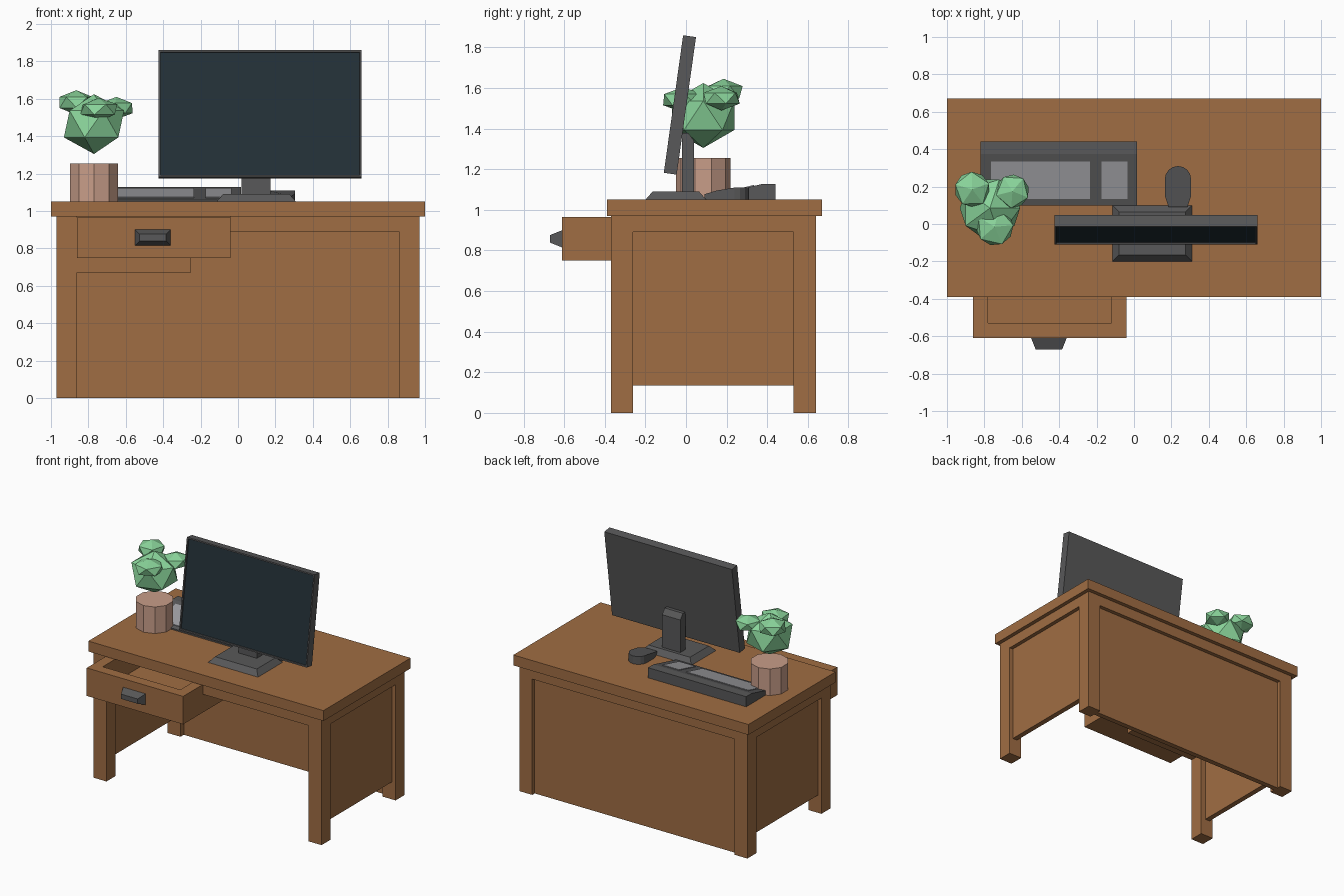
import bpy, bmesh, math
from mathutils import Matrix, Vector

old = bpy.data.objects.get("Cube")
if old:
    bpy.data.objects.remove(old, do_unlink=True)


def material(name, rgb):
    m = bpy.data.materials.new(name)
    m.use_nodes = True
    m.diffuse_color = (*rgb, 1)
    m.node_tree.nodes["Principled BSDF"].inputs["Base Color"].default_value = (*rgb, 1)
    return m


wood = material("warm_wood", (0.35, 0.153, 0.056))
grey = material("dark_grey", (0.098, 0.098, 0.1))
glass = material("screen_blue_black", (0.017, 0.03, 0.039))
keys = material("light_grey", (0.35, 0.35, 0.37))
clay = material("clay_pink", (0.58, 0.34, 0.25))
leaf = material("leaf_green", (0.25, 0.65, 0.32))


def finish(name, bm, *mats):
    bmesh.ops.recalc_face_normals(bm, faces=bm.faces)
    mesh = bpy.data.meshes.new(name)
    bm.to_mesh(mesh)
    bm.free()
    for m in mats:
        mesh.materials.append(m)
    ob = bpy.data.objects.new(name, mesh)
    bpy.context.collection.objects.link(ob)
    return ob


def add_box(bm, x, y, z):
    """Add a box given its (low, high) range on each axis."""
    size = [b - a for a, b in (x, y, z)]
    mid = [(a + b) / 2 for a, b in (x, y, z)]
    return bmesh.ops.create_cube(
        bm, size=1, matrix=Matrix.Translation(mid) @ Matrix.Diagonal((*size, 1)))["verts"]


def box(name, mat, x, y, z):
    bm = bmesh.new()
    add_box(bm, x, y, z)
    return finish(name, bm, mat)


def taper(name, mat, x, y, z, axis, side, inset):
    """Box whose end face on the given axis and side is pulled in."""
    bm = bmesh.new()
    verts = add_box(bm, x, y, z)
    mid = Vector([(a + b) / 2 for a, b in (x, y, z)])
    for v in verts:
        if (v.co[axis] - mid[axis]) * side > 0:
            for i in range(3):
                if i != axis:
                    v.co[i] -= math.copysign(inset, v.co[i] - mid[i])
    return finish(name, bm, mat)


def extrude(name, mat, points, offset):
    bm = bmesh.new()
    face = bm.faces.new([bm.verts.new(p) for p in points])
    new = bmesh.ops.extrude_face_region(bm, geom=[face])["geom"]
    bmesh.ops.translate(bm, vec=offset, verts=[v for v in new if isinstance(v, bmesh.types.BMVert)])
    return finish(name, bm, mat)


# Desk: top, legs, rails and recessed panels
TOP = 1.05
box("desk_top", wood, (-1, 1), (-0.39, 0.67), (0.97, TOP))
for side, sx in (("left", 1), ("right", -1)):
    span = sorted((0.86 * sx, 0.97 * sx))
    box("front_leg_" + side, wood, span, (-0.37, -0.26), (0, 0.97))
    box("back_leg_" + side, wood, span, (0.53, 0.64), (0, 0.97))
    box("side_rail_" + side, wood, span, (-0.26, 0.53), (0.89, 0.97))
    box("side_panel_" + side, wood, sorted((0.90 * sx, 0.94 * sx)), (-0.26, 0.53), (0.135, 0.89))
box("back_rail", wood, (-0.86, 0.86), (0.53, 0.64), (0.89, 0.97))
box("back_panel", wood, (-0.86, 0.86), (0.57, 0.61), (0, 0.89))
box("front_rail", wood, (-0.04, 0.86), (-0.37, -0.26), (0.89, 0.97))
box("drawer_support", wood, (-0.86, -0.25), (-0.37, 0.53), (0.67, 0.75))

# Open drawer with its handle
box("drawer_front", wood, (-0.86, -0.04), (-0.61, -0.53), (0.75, 0.965))
box("drawer_back", wood, (-0.86, -0.04), (0.02, 0.1), (0.75, 0.965))
box("drawer_side_right", wood, (-0.86, -0.78), (-0.53, 0.02), (0.75, 0.965))
box("drawer_side_left", wood, (-0.12, -0.04), (-0.53, 0.02), (0.75, 0.965))
box("drawer_floor", wood, (-0.78, -0.12), (-0.53, 0.02), (0.75, 0.79))
taper("drawer_handle", grey, (-0.55, -0.36), (-0.67, -0.61), (0.815, 0.9), 1, -1, 0.024)

# Monitor: slab with recessed screen, leaning back
bm = bmesh.new()
add_box(bm, (-0.543, 0.543), (-0.032, 0.032), (-0.342, 0.342))
bm.normal_update()
front = min(bm.faces, key=lambda f: f.calc_center_median().y)
bmesh.ops.inset_region(bm, faces=[front], thickness=0.014)
bmesh.ops.inset_region(bm, faces=[front], thickness=0.002, depth=-0.01)
front.material_index = 1
monitor = finish("monitor", bm, grey, glass)
monitor.location = (0.118, -0.03, 1.517)
monitor.rotation_euler.x = math.radians(-8)

# Monitor stand
taper("stand_base", grey, (-0.115, 0.31), (-0.2, 0.1), (TOP, 1.09), 2, 1, 0.035)
extrude("stand_neck", grey, [(0.02, -0.02, 1.09), (0.02, 0.04, 1.09), (0.02, 0.04, 1.34),
                             (0.02, 0.01, 1.38), (0.02, -0.02, 1.38)], (0.155, 0, 0))

# Keyboard wedge with key plates lying on the slope
slope = lambda y: 1.06 + (y - 0.1) * 0.247
extrude("keyboard", grey, [(-0.82, 0.1, TOP), (-0.82, 0.1, slope(0.1)), (-0.82, 0.375, slope(0.375)),
                           (-0.82, 0.44, slope(0.375)), (-0.82, 0.44, TOP)], (0.835, 0, 0))
for name, x0, x1 in (("main_keys", -0.765, -0.235), ("number_keys", -0.175, -0.035)):
    extrude(name, keys, [(x, y, slope(y)) for x, y in
                         ((x0, 0.135), (x1, 0.135), (x1, 0.335), (x0, 0.335))], (0, 0, 0.005))

# Mouse: rounded back, narrowed front, low at the front end
outline = [(0.185, 0.09), (0.165, 0.15)]
for i in range(9):
    a = math.pi - i * math.pi / 8
    outline.append((0.235 + 0.07 * math.cos(a), 0.24 + 0.07 * math.sin(a)))
outline += [(0.305, 0.15), (0.285, 0.09)]
mouse = extrude("mouse", grey, [(x, y, TOP) for x, y in outline], (0, 0, 0.06))
for v in mouse.data.vertices:
    if v.co.z > TOP + 0.01:
        v.co.z -= 0.3 * max(0, 0.2 - v.co.y)

# Plant pot and faceted foliage
bm = bmesh.new()
bmesh.ops.create_cone(bm, cap_ends=True, segments=10, radius1=0.135, radius2=0.135, depth=0.205,
                      matrix=Matrix.Translation((-0.77, 0.085, 1.152)))
finish("plant_pot", bm, clay)
clumps = (("main", (-0.77, 0.085, 1.465), 0.18, 0.16, 0),
          ("right", (-0.865, 0.185, 1.58), 0.105, 0.066, 20),
          ("left", (-0.65, 0.175, 1.55), 0.1, 0.06, 50),
          ("front", (-0.745, -0.015, 1.543), 0.112, 0.062, 5))
for name, centre, wide, tall, turn in clumps:
    bm = bmesh.new()
    bmesh.ops.create_icosphere(
        bm, subdivisions=1, radius=1,
        matrix=Matrix.Translation(centre) @ Matrix.Rotation(math.radians(turn), 4, "Z")
        @ Matrix.Diagonal((wide, wide, tall, 1)))
    finish("foliage_" + name, bm, leaf)
